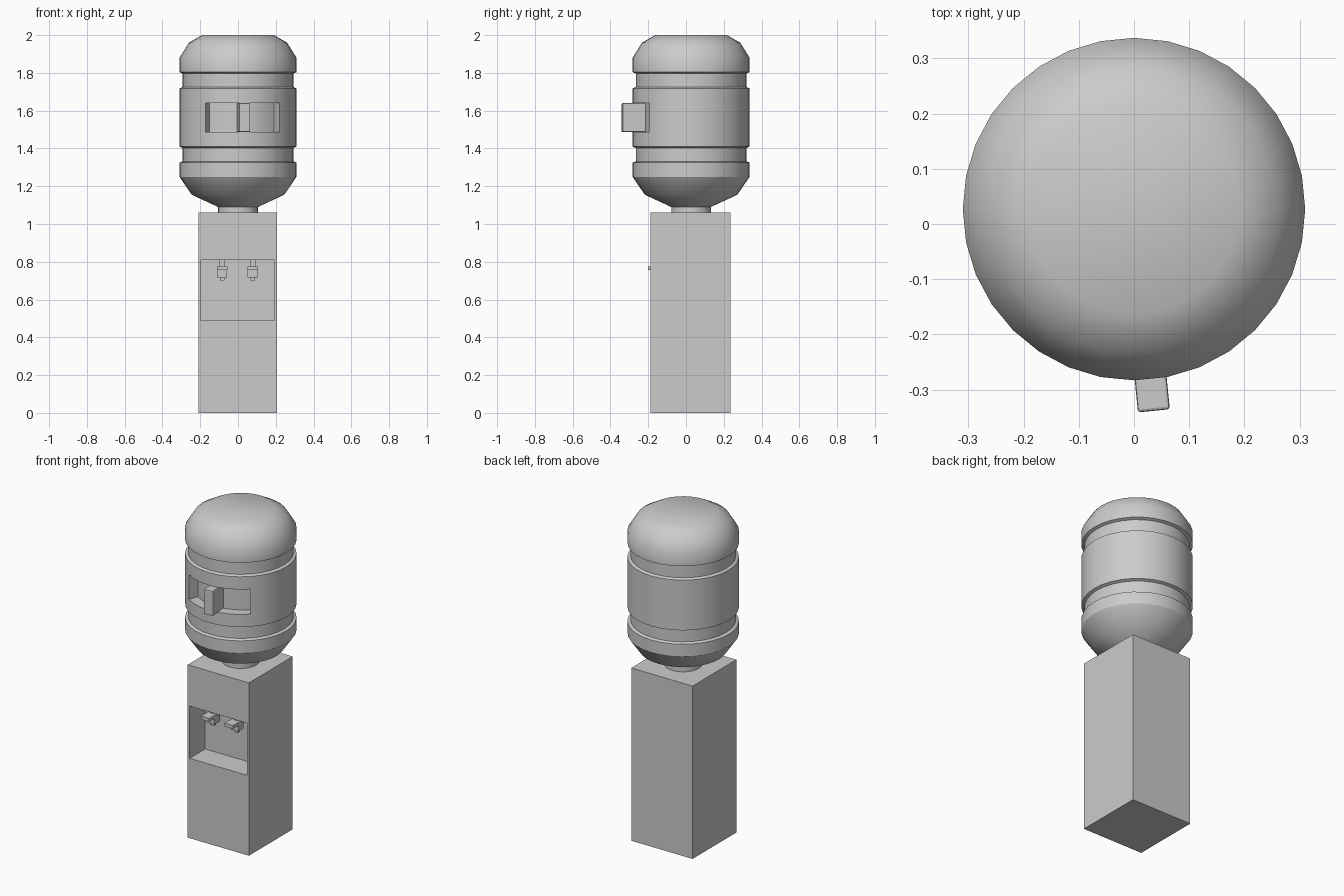
import bpy, bmesh, math
from mathutils import Vector, Matrix

if "Cube" in bpy.data.objects:
    bpy.data.objects.remove(bpy.data.objects["Cube"])

CY = 0.027          # bottle axis in y
SEG = 32


def finish(bm, name, smooth=None):
    bmesh.ops.recalc_face_normals(bm, faces=bm.faces[:])
    me = bpy.data.meshes.new(name)
    bm.to_mesh(me)
    bm.free()
    ob = bpy.data.objects.new(name, me)
    bpy.context.collection.objects.link(ob)
    if smooth:
        bpy.ops.object.select_all(action='DESELECT')
        ob.select_set(True)
        bpy.context.view_layer.objects.active = ob
        bpy.ops.object.shade_smooth_by_angle(angle=math.radians(smooth))
    return ob


def box(name, x, y, z):
    bm = bmesh.new()
    size = Vector((x[1] - x[0], y[1] - y[0], z[1] - z[0]))
    mid = Vector((x[0] + x[1], y[0] + y[1], z[0] + z[1])) / 2
    bmesh.ops.create_cube(bm, size=1, matrix=Matrix.Translation(mid) @ Matrix.Diagonal((*size, 1)))
    return finish(bm, name)


def lathe(profile):
    bm = bmesh.new()
    rings = []
    for r, z in profile:
        rings.append([bm.verts.new((r * math.cos(2 * math.pi * i / SEG),
                                    CY + r * math.sin(2 * math.pi * i / SEG), z)) for i in range(SEG)])
    for a, b in zip(rings, rings[1:]):
        for i in range(SEG):
            j = (i + 1) % SEG
            bm.faces.new((a[i], a[j], b[j], b[i]))
    bm.faces.new(rings[0][::-1])
    bm.faces.new(rings[-1])
    return bm


# Bottle: turned profile from neck to crown
Z0, Z1 = 1.487, 1.64
bm = lathe([(0.105, 1.05), (0.105, 1.09), (0.245, 1.155), (0.31, 1.25), (0.31, 1.325),
            (0.293, 1.332), (0.293, 1.403), (0.31, 1.41), (0.31, Z0), (0.31, Z1),
            (0.31, 1.718), (0.293, 1.725), (0.293, 1.797), (0.31, 1.804),
            (0.31, 1.88), (0.26, 1.96), (0.19, 2.0)])
bmesh.ops.recalc_face_normals(bm, faces=bm.faces[:])

# Grip recess: seven front panels of the middle band pushed inwards
panels = []
for f in bm.faces:
    c = f.calc_center_median()
    ang = math.degrees(math.atan2(c.x, CY - c.y))
    if abs(c.z - (Z0 + Z1) / 2) < 0.01 and -33.8 < ang < 45.1:
        panels.append(f)
res = bmesh.ops.extrude_face_region(bm, geom=panels)
for v in [g for g in res['geom'] if isinstance(g, bmesh.types.BMVert)]:
    v.co.x *= 0.875
    v.co.y = CY + (v.co.y - CY) * 0.875 + 0.025
left = [f for f in panels if f.is_valid]
if left:
    bmesh.ops.delete(bm, geom=left, context='FACES_ONLY')
finish(bm, "bottle", 33)

# Grip bar standing in the recess
bar = box("bottle_handle", (-0.029, 0.029), (-0.367, -0.235), (Z0, Z1))
bar.location = (0, CY, 0)
bar.rotation_euler.z = math.radians(5.625)
bev = bar.modifiers.new("bevel", 'BEVEL')
bev.width = 0.005
bev.segments = 2

# Cabinet with dispensing niche
F, D = -0.188, 0.15
bm = bmesh.new()
bmesh.ops.create_cube(bm, size=1, matrix=Matrix.Translation((-0.002, 0.024, 0.53))
                      @ Matrix.Diagonal((0.416, 0.424, 1.06, 1)))
bm.normal_update()
front = min(bm.faces, key=lambda f: f.normal.y)
bmesh.ops.inset_individual(bm, faces=[front], thickness=0.01)
for v in front.verts:
    v.co = (0.192 if v.co.x > 0 else -0.196, F, 0.81 if v.co.z > 0.53 else 0.49)
res = bmesh.ops.extrude_face_region(bm, geom=[front])
for g in res['geom']:
    if isinstance(g, bmesh.types.BMVert):
        g.co.y += D
if front.is_valid:
    bmesh.ops.delete(bm, geom=[front], context='FACES_ONLY')
finish(bm, "cabinet")

# Taps: lever, body, spout and hanger
for side, x in (("left", -0.084), ("right", 0.078)):
    box(side + "_tap_lever", (x - 0.028, x + 0.028), (-0.2, -0.115), (0.756, 0.776))
    box(side + "_tap_body", (x - 0.027, x + 0.027), (-0.145, -0.095), (0.718, 0.758))
    box(side + "_tap_spout", (x - 0.012, x + 0.012), (-0.132, -0.108), (0.70, 0.72))
    box(side + "_tap_stem", (x - 0.014, x + 0.014), (-0.134, -0.106), (0.77, 0.812))
